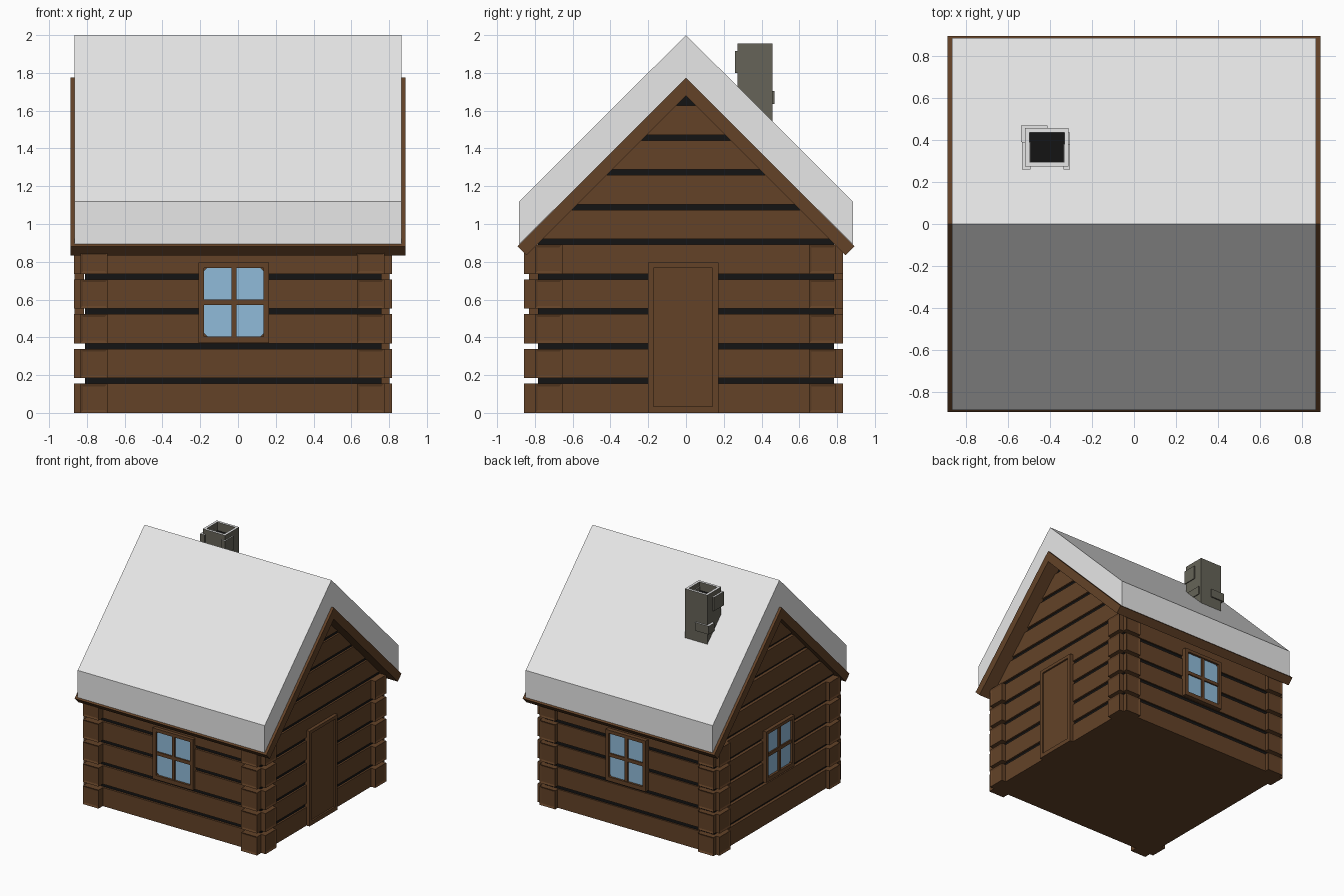
import bpy, bmesh, math
from mathutils import Matrix, Vector

if "Cube" in bpy.data.objects:
    bpy.data.objects.remove(bpy.data.objects["Cube"])


def material(name, rgb):
    m = bpy.data.materials.new(name)
    m.diffuse_color = (*rgb, 1)
    m.use_nodes = True
    m.node_tree.nodes["Principled BSDF"].inputs["Base Color"].default_value = m.diffuse_color
    return m


WOOD = material("brown_wood", (0.126, 0.055, 0.0206))
SNOW = material("snow", (0.8, 0.8, 0.8))
GAP = material("dark_gap", (0.007, 0.007, 0.007))
GLASS = material("blue_glass", (0.28, 0.5, 0.7))
STONE = material("grey_stone", (0.133, 0.127, 0.098))


def finish(name, bm, mats, matrix=Matrix()):
    bmesh.ops.recalc_face_normals(bm, faces=bm.faces)
    me = bpy.data.meshes.new(name)
    bm.to_mesh(me)
    bm.free()
    for m in mats:
        me.materials.append(m)
    ob = bpy.data.objects.new(name, me)
    ob.matrix_world = matrix
    bpy.context.collection.objects.link(ob)
    return ob


def add_box(bm, x0, x1, y0, y1, z0, z1):
    mat = Matrix.Translation(((x0 + x1) / 2, (y0 + y1) / 2, (z0 + z1) / 2))
    mat = mat @ Matrix.Diagonal((x1 - x0, y1 - y0, z1 - z0, 1))
    vs = bmesh.ops.create_cube(bm, size=1, matrix=mat)["verts"]
    return list({f for v in vs for f in v.link_faces})


def add_prism(bm, profile, x0, x1):
    """Extrude a (y, z) profile along x."""
    f = bm.faces.new([bm.verts.new((x0, y, z)) for y, z in profile])
    g = bmesh.ops.extrude_face_region(bm, geom=[f])["geom"]
    bmesh.ops.translate(bm, vec=(x1 - x0, 0, 0),
                        verts=[v for v in g if isinstance(v, bmesh.types.BMVert)])


CX, CY = -0.026, -0.005      # centre of the log walls
PITCH, LOG = 0.184, 0.155    # log spacing and height


def panel_ends(bm, faces, axis):
    bm.normal_update()
    ends = [f for f in faces if abs(f.normal[axis]) > 0.9]
    bmesh.ops.inset_individual(bm, faces=ends, thickness=0.02, depth=-0.006)


# Log walls with crossing ends
front_back, sides = bmesh.new(), bmesh.new()
for i in range(5):
    z = i * PITCH
    for y0, y1 in ((-0.80, -0.655), (0.65, 0.795)):
        panel_ends(front_back, add_box(front_back, -0.868, 0.815, y0, y1, z, z + LOG), 0)
    for x0, x1 in ((-0.835, -0.69), (0.63, 0.775)):
        panel_ends(sides, add_box(sides, x0, x1, -0.857, 0.83, z, z + LOG), 1)
finish("front_and_back_logs", front_back, [WOOD])
finish("side_logs", sides, [WOOD])

# Gable logs, cut to the roof slope
gable = bmesh.new()
for i in range(5, 9):
    z0 = i * PITCH
    z1 = z0 + LOG
    a, b = 1.70 - z0, 1.70 - z1
    for x0, x1 in ((-0.835, -0.69), (0.63, 0.775)):
        add_prism(gable, [(-a, z0), (a, z0), (b, z1), (-b, z1)], x0, x1)
finish("gable_logs", gable, [WOOD])

# Dark filling between the logs, and the floor
bm = bmesh.new()
add_prism(bm, [(-0.783, 0.005), (0.783, 0.005), (0.783, 0.905), (0, 1.69), (-0.783, 0.905)],
          -0.81, 0.76)
finish("wall_core", bm, [GAP])
bm = bmesh.new()
add_box(bm, -0.815, 0.765, -0.785, 0.785, 0, 0.02)
finish("floor", bm, [WOOD])

# Wooden roof with square-cut eaves
bm = bmesh.new()
add_prism(bm, [(0, 1.775), (0.893, 0.882), (0.845, 0.834), (0, 1.679),
               (-0.845, 0.834), (-0.893, 0.882)], -0.887, 0.887)
finish("wood_roof", bm, [WOOD])

# Thick snow layer
bm = bmesh.new()
add_prism(bm, [(0, 2.0), (0.883, 1.12), (0.883, 0.893), (0, 1.774),
               (-0.883, 0.893), (-0.883, 1.12)], -0.865, 0.865)
finish("snow_layer", bm, [SNOW])


# Windows and door are drawn facing -y and turned onto their wall
def wall_matrix(x, y, degrees):
    return Matrix.Translation((x, y, 0)) @ Matrix.Rotation(math.radians(degrees), 4, 'Z')


def window(name, matrix):
    bm = bmesh.new()
    for s in (-1, 1):
        u = sorted((s * 0.186, s * 0.157))
        add_box(bm, *u, -0.03, 0.02, 0.37, 0.795)
    for z0, z1 in ((0.37, 0.405), (0.768, 0.795)):
        add_box(bm, -0.157, 0.157, -0.03, 0.02, z0, z1)
    add_box(bm, -0.013, 0.013, -0.024, 0.02, 0.405, 0.768)
    add_box(bm, -0.157, 0.157, -0.0235, 0.02, 0.572, 0.60)
    finish(name + "_frame", bm, [WOOD], matrix)
    # glass with clipped corners
    bm = bmesh.new()
    c, w, b, t = 0.015, 0.157, 0.405, 0.768
    add_box(bm, -w, w, -0.012, -0.004, b, t)
    edges = [e for e in bm.edges if abs(e.verts[0].co.y - e.verts[1].co.y) > 0.005]
    bmesh.ops.bevel(bm, geom=edges, offset=c, segments=1, affect='EDGES')
    finish(name + "_glass", bm, [GLASS], matrix)
    bm = bmesh.new()
    add_box(bm, -w, w, -0.003, 0.02, b, t)
    finish(name + "_backing", bm, [WOOD], matrix)


window("front_window", wall_matrix(-0.022, -0.80, 0))
window("back_window", wall_matrix(-0.022, 0.80, 180))
window("left_window", wall_matrix(-0.835, -0.013, -90))

bm = bmesh.new()
for s in (-1, 1):
    u = sorted((s * 0.186, s * 0.156))
    add_box(bm, *u, -0.028, 0.02, 0, 0.795)
for z0, z1 in ((0, 0.035), (0.768, 0.795)):
    add_box(bm, -0.156, 0.156, -0.028, 0.02, z0, z1)
add_box(bm, -0.156, 0.156, -0.014, 0.02, 0.035, 0.768)
finish("door", bm, [WOOD], wall_matrix(0.775, -0.015, 90))


# Chimney: stone with snow on upward faces and a dark flue
def snow_tops(bm):
    bm.normal_update()
    for f in bm.faces:
        if f.normal.z > 0.5:
            f.material_index = 1


bm = bmesh.new()
faces = add_box(bm, -0.517, -0.31, 0.273, 0.457, 1.22, 1.955)
snow_tops(bm)
top = [f for f in faces if f.material_index == 1]
bmesh.ops.inset_region(bm, faces=top, thickness=0.03)
hole = bmesh.ops.extrude_face_region(bm, geom=top)["geom"]
bmesh.ops.translate(bm, vec=(0, 0, -0.07),
                    verts=[v for v in hole if isinstance(v, bmesh.types.BMVert)])
bmesh.ops.delete(bm, geom=[f for f in top if f.is_valid], context='FACES_ONLY')
bm.normal_update()
for f in bm.faces:
    c = f.calc_center_median()
    if 1.9 < c.z < 1.94:
        f.material_index = 0
    elif 1.86 < c.z < 1.9:
        f.material_index = 2
finish("chimney", bm, [STONE, SNOW, GAP])

# Protruding chimney stones
bm = bmesh.new()
add_box(bm, -0.375, -0.303, 0.26, 0.38, 1.80, 1.915)
add_box(bm, -0.532, -0.46, 0.26, 0.39, 1.80, 1.915)
add_box(bm, -0.537, -0.41, 0.39, 0.468, 1.635, 1.705)
add_box(bm, -0.36, -0.303, 0.30, 0.435, 1.635, 1.705)
# keep the flue clear
for v in bm.verts:
    v.co.x = min(v.co.x, -0.492) if -0.47 < v.co.x < -0.45 else v.co.x
    v.co.x = max(v.co.x, -0.336) if -0.38 < v.co.x < -0.37 else v.co.x
snow_tops(bm)
finish("chimney_stones", bm, [STONE, SNOW])
